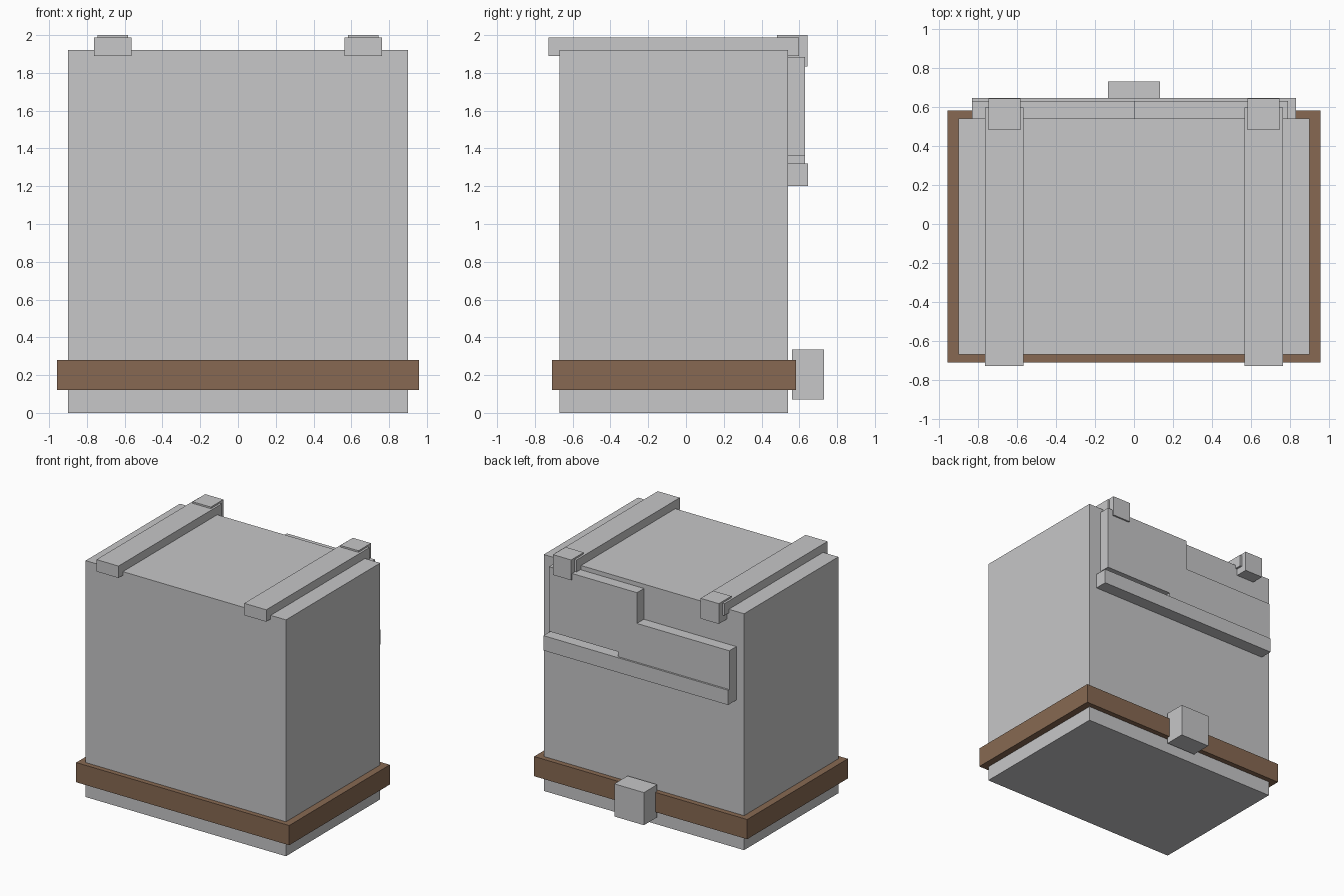
import bpy
import bmesh

cube = bpy.data.objects.get("Cube")
if cube:
    bpy.data.objects.remove(cube, do_unlink=True)


def material(name, rgb):
    mat = bpy.data.materials.new(name)
    mat.use_nodes = True
    mat.diffuse_color = (*rgb, 1)
    mat.node_tree.nodes["Principled BSDF"].inputs["Base Color"].default_value = (*rgb, 1)
    return mat


grey = material("light grey", (0.57, 0.57, 0.58))
brown = material("brown", (0.242, 0.141, 0.084))


def finish(name, bm, mat):
    bmesh.ops.recalc_face_normals(bm, faces=bm.faces)
    mesh = bpy.data.meshes.new(name)
    bm.to_mesh(mesh)
    bm.free()
    mesh.materials.append(mat)
    obj = bpy.data.objects.new(name, mesh)
    bpy.context.collection.objects.link(obj)
    return obj


def box(name, x, y, z, mat=grey):
    """Box from (low, high) ranges on each axis."""
    bm = bmesh.new()
    bmesh.ops.create_cube(bm, size=1)
    for v in bm.verts:
        v.co = [lo + (c + 0.5) * (hi - lo) for c, (lo, hi) in zip(v.co, (x, y, z))]
    return finish(name, bm, mat)


def plate(name, outline, y, mat=grey):
    """Outline in x and z, extruded along y."""
    bm = bmesh.new()
    face = bm.faces.new([bm.verts.new((px, y[0], pz)) for px, pz in outline])
    new = bmesh.ops.extrude_face_region(bm, geom=[face])["geom"]
    moved = [g for g in new if isinstance(g, bmesh.types.BMVert)]
    bmesh.ops.translate(bm, verts=moved, vec=(0, y[1] - y[0], 0))
    return finish(name, bm, mat)


# Main body, belt and buckle
box("body", (-0.9, 0.9), (-0.67, 0.54), (0, 1.92))
box("belt", (-0.957, 0.957), (-0.71, 0.582), (0.12, 0.28), brown)
box("buckle", (-0.133, 0.133), (0.56, 0.73), (0.07, 0.335))

# Shoulder straps with a clip at the back end
for side, s in (("left", 1), ("right", -1)):
    box(side + "_strap", sorted((s * 0.565, s * 0.763)), (-0.727, 0.597), (1.89, 1.987))
    box(side + "_clip", sorted((s * 0.582, s * 0.745)), (0.482, 0.643), (1.835, 2.0))

# Stepped panel on the back, resting on a ledge with a slot at one end
plate("back_panel", [(-0.83, 1.32), (0.17, 1.32), (0.17, 1.36), (0.79, 1.36),
                     (0.79, 1.885), (0, 1.885), (0, 1.635), (-0.83, 1.635)], (0.54, 0.63))
box("back_ledge", (-0.83, 0.83), (0.54, 0.645), (1.2, 1.32))
